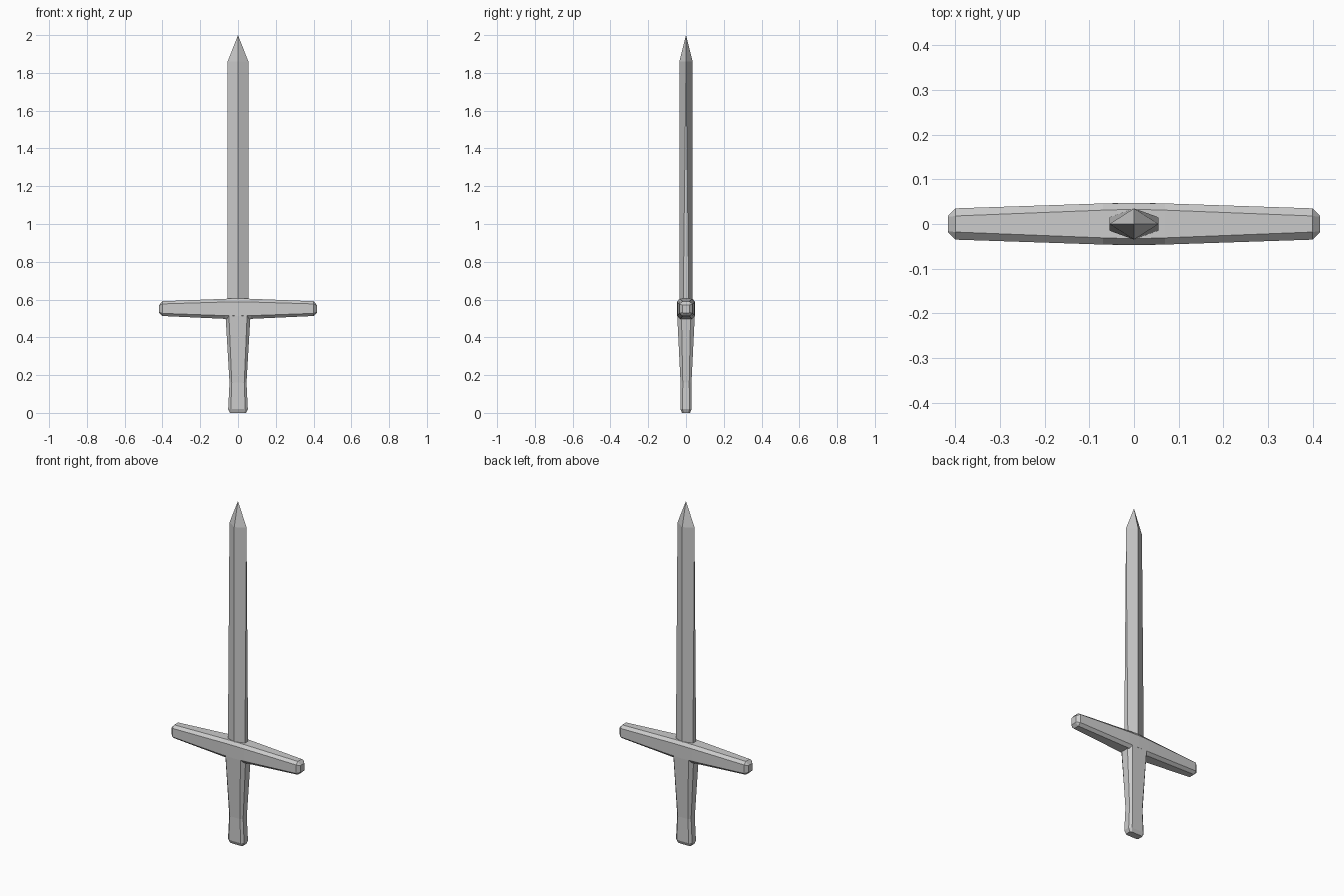
import bpy, bmesh

if "Cube" in bpy.data.objects:
    bpy.data.objects.remove(bpy.data.objects["Cube"])


def loft(name, rings):
    """Bridge matching rings of points, capping both ends; a one-point ring makes a tip."""
    bm = bmesh.new()
    loops = [[bm.verts.new(p) for p in ring] for ring in rings]
    n = len(loops[0])
    for a, b in zip(loops, loops[1:]):
        for i in range(n):
            j = (i + 1) % n
            if len(b) == 1:
                bm.faces.new((a[i], a[j], b[0]))
            else:
                bm.faces.new((a[i], a[j], b[j], b[i]))
    for end in (loops[0], loops[-1]):
        if len(end) > 2:
            bm.faces.new(end)
    bmesh.ops.remove_doubles(bm, verts=bm.verts, dist=1e-5)
    bmesh.ops.recalc_face_normals(bm, faces=bm.faces)
    mesh = bpy.data.meshes.new(name)
    bm.to_mesh(mesh)
    bm.free()
    obj = bpy.data.objects.new(name, mesh)
    bpy.context.collection.objects.link(obj)
    return obj


def octagon(uo, ui, vo, vi):
    """Chamfered rectangle: outer and inner half sizes along u and v."""
    return [(uo, -vi), (uo, vi), (ui, vo), (-ui, vo),
            (-uo, vi), (-uo, -vi), (-ui, -vo), (ui, -vo)]


# Blade: six-sided, edge flats narrowing to a sharp diamond below the tip
def blade_ring(z, edge):
    x, y = 0.055, 0.035
    return [(x, -edge, z), (x, edge, z), (0, y, z),
            (-x, edge, z), (-x, -edge, z), (0, -y, z)]


loft("blade", [blade_ring(0.56, 0.015), blade_ring(1.86, 0.0), [(0, 0, 2.0)]])


# Crossguard: chamfered bar, thickest at the middle, with bevelled ends
def guard_ring(x, zc, yo, yi, zo, zi):
    return [(x, y, zc + z) for y, z in octagon(yo, yi, zo, zi)]


half = [(0.417, 0.551, 0.018, 0.016, 0.021, 0.019),
        (0.40, 0.552, 0.035, 0.018, 0.039, 0.025),
        (0.07, 0.551, 0.046, 0.031, 0.053, 0.036)]
middle = (0.0, 0.551, 0.047, 0.033, 0.055, 0.037)
stations = [(-s[0],) + s[1:] for s in half] + [middle] + half[::-1]
loft("crossguard", [guard_ring(*s) for s in stations])

# Grip: chamfered, tapering down to a slight flare at the foot
grip = [(0.0, 0.042, 0.034, 0.021, 0.016),
        (0.02, 0.052, 0.038, 0.030, 0.018),
        (0.16, 0.045, 0.033, 0.029, 0.017),
        (0.515, 0.066, 0.048, 0.0465, 0.024)]
loft("grip", [[(x, y, z) for x, y in octagon(xo, xi, yo, yi)]
              for z, xo, xi, yo, yi in grip])
